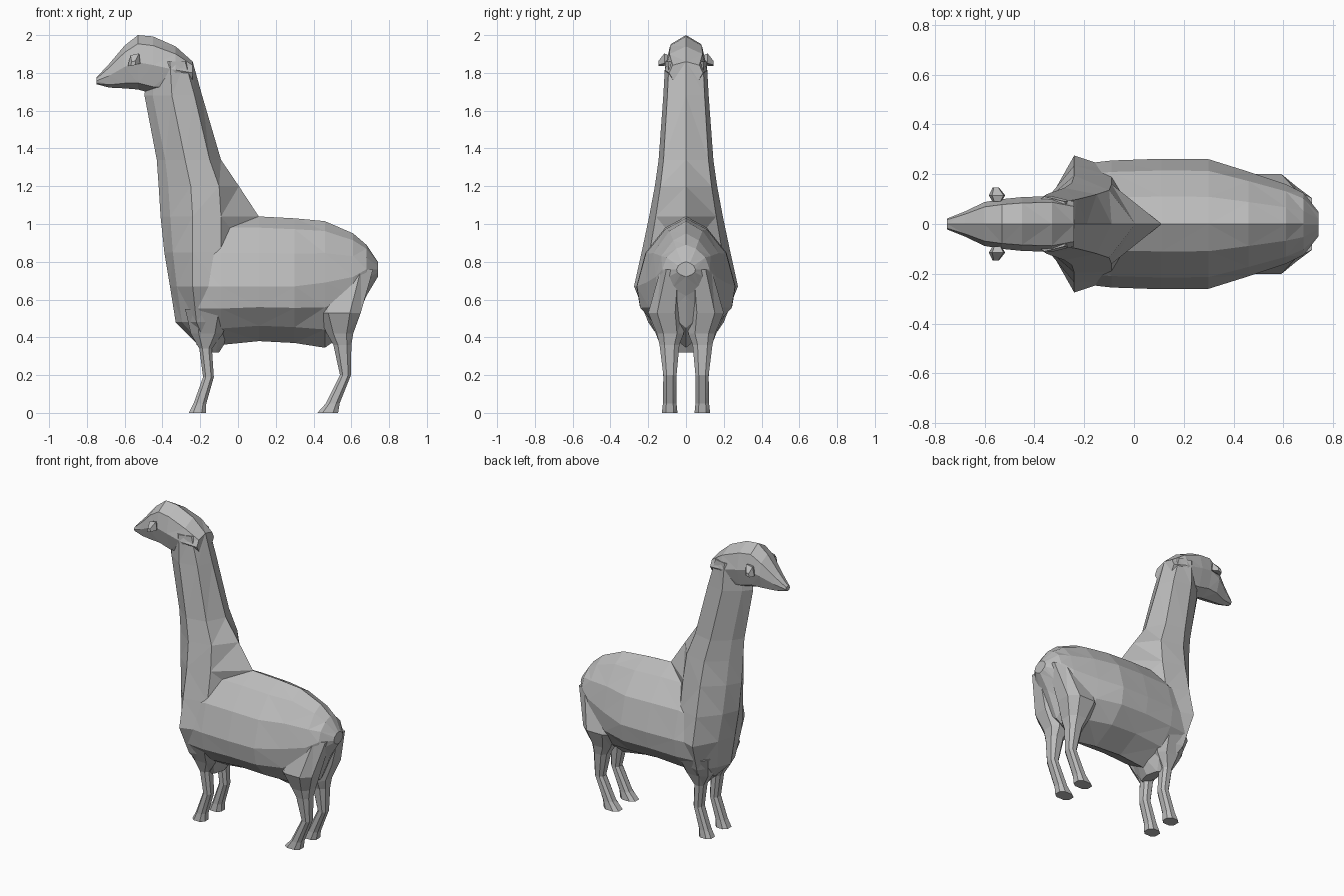
import bpy, bmesh

cube = bpy.data.objects.get("Cube")
if cube:
    bpy.data.objects.remove(cube, do_unlink=True)

grey = bpy.data.materials.new("wool grey")
grey.use_nodes = True
colour = (0.5, 0.5, 0.5, 1)
grey.diffuse_color = colour
grey.node_tree.nodes["Principled BSDF"].inputs["Base Color"].default_value = colour


def loft(name, rings):
    """Skin a row of closed rings and cap both ends."""
    bm = bmesh.new()
    rows = [[bm.verts.new(p) for p in ring] for ring in rings]
    n = len(rows[0])
    for a, b in zip(rows, rows[1:]):
        for i in range(n):
            j = (i + 1) % n
            bm.faces.new((a[i], a[j], b[j], b[i]))
    bm.faces.new(rows[0])
    bm.faces.new(rows[-1])
    bmesh.ops.triangulate(bm, faces=bm.faces[:])
    bmesh.ops.recalc_face_normals(bm, faces=bm.faces[:])
    mesh = bpy.data.meshes.new(name)
    bm.to_mesh(mesh)
    bm.free()
    mesh.materials.append(grey)
    ob = bpy.data.objects.new(name, mesh)
    bpy.context.collection.objects.link(ob)


def mirrored(half):
    """Close a half outline whose first and last points lie on the midline."""
    return half + [(x, -y, z) for x, y, z in half[-2:0:-1]]


# Barrel: x, half width, spine z, widest z, belly z
barrel = [(-0.22, 0.24, 0.98, 0.67, 0.36), (-0.09, 0.255, 1.04, 0.67, 0.36),
          (0.11, 0.262, 1.04, 0.67, 0.38), (0.30, 0.26, 1.03, 0.67, 0.37),
          (0.46, 0.21, 1.015, 0.69, 0.345), (0.61, 0.16, 0.95, 0.72, 0.45),
          (0.68, 0.125, 0.89, 0.76, 0.62), (0.74, 0.05, 0.80, 0.76, 0.72)]


def barrel_ring(x, w, top, mid, low):
    up, down = top - mid, mid - low
    return mirrored([(x, 0, top), (x, 0.42 * w, mid + 0.84 * up),
                     (x, 0.82 * w, mid + 0.48 * up), (x, w, mid),
                     (x, 0.93 * w, mid - 0.38 * down),
                     (x, 0.58 * w, mid - 0.72 * down), (x, 0, low)])


loft("body", [barrel_ring(*s) for s in barrel])

# Chest and neck: z, front x, widest x, rear shoulder x, back x, half width
neck = [(0.32, -0.17, -0.15, -0.12, -0.10, 0.09),
        (0.48, -0.33, -0.22, -0.08, 0.00, 0.20),
        (0.67, -0.36, -0.24, -0.09, 0.00, 0.275),
        (0.85, -0.39, -0.24, -0.09, 0.06, 0.235),
        (1.04, -0.41, -0.24, -0.09, 0.11, 0.195),
        (1.20, -0.42, -0.25, -0.10, 0.005, 0.165),
        (1.34, -0.43, -0.28, -0.15, -0.09, 0.145),
        (1.68, -0.495, -0.35, -0.23, -0.19, 0.12),
        (1.86, -0.48, -0.36, -0.28, -0.24, 0.11)]


def neck_ring(z, front, wide, rear, back, w):
    quarter = front + 0.3 * (wide - front)
    return mirrored([(front, 0, z), (quarter, 0.46 * w, z), (wide, w, z),
                     (rear, 0.82 * w, z), (back, 0, z)])


loft("neck", [neck_ring(*s) for s in neck])

# Head: x, half width, crown z, chin z
head = [(-0.75, 0.022, 1.775, 1.74), (-0.68, 0.05, 1.85, 1.722),
        (-0.60, 0.088, 1.945, 1.718), (-0.53, 0.10, 2.0, 1.712),
        (-0.45, 0.108, 1.993, 1.69), (-0.33, 0.112, 1.94, 1.69),
        (-0.24, 0.09, 1.86, 1.74)]


def head_ring(x, w, top, low):
    h = top - low
    return mirrored([(x, 0, top), (x, 0.78 * w, low + 0.84 * h),
                     (x, w, low + 0.5 * h), (x, 0.7 * w, low + 0.12 * h),
                     (x, 0, low)])


loft("head", [head_ring(*s) for s in head])


def leg_ring(z, x0, x1, y0, y1, side):
    xm, ym = (x0 + x1) / 2, (y0 + y1) / 2
    dx, dy = (x1 - x0) / 2, (y1 - y0) / 2
    signs = [(-1, -.5), (-.5, -1), (.5, -1), (1, -.5),
             (1, .5), (.5, 1), (-.5, 1), (-1, .5)]
    return [(xm + a * dx, side * (ym + b * dy), z) for a, b in signs]


# Legs: z, x from, x to, y from, y to
front_leg = [(0.0, -0.26, -0.17, 0.045, 0.128), (0.05, -0.235, -0.168, 0.05, 0.122),
             (0.19, -0.185, -0.128, 0.05, 0.12), (0.34, -0.205, -0.138, 0.045, 0.13),
             (0.42, -0.25, -0.08, 0.02, 0.16), (0.55, -0.28, -0.04, 0.02, 0.22)]
back_leg = [(0.0, 0.42, 0.53, 0.045, 0.128), (0.05, 0.465, 0.538, 0.05, 0.122),
            (0.20, 0.54, 0.598, 0.05, 0.12), (0.36, 0.505, 0.60, 0.035, 0.14),
            (0.42, 0.47, 0.61, 0.012, 0.155), (0.53, 0.42, 0.65, 0.01, 0.20),
            (0.76, 0.46, 0.715, 0.01, 0.135)]

for side, word in ((1, "left"), (-1, "right")):
    # The body faces -x, so its left side is at -y
    word = {"left": "right", "right": "left"}[word]
    loft(word + "_front_leg", [leg_ring(*s, side) for s in front_leg])
    loft(word + "_back_leg", [leg_ring(*s, side) for s in back_leg])
    # Ears: flared wedge with a drooping tip; y, centre x, centre z, half size
    ear = [(0.09, -0.55, 1.875, 0.018), (0.115, -0.55, 1.87, 0.033),
           (0.146, -0.555, 1.85, 0.013)]
    loft(word + "_ear", [[(x - r, side * y, z - r), (x + r, side * y, z - r * 0.6),
                          (x + r * 0.8, side * y, z + r), (x - r * 0.6, side * y, z + r * 0.7)]
                         for y, x, z, r in ear])
